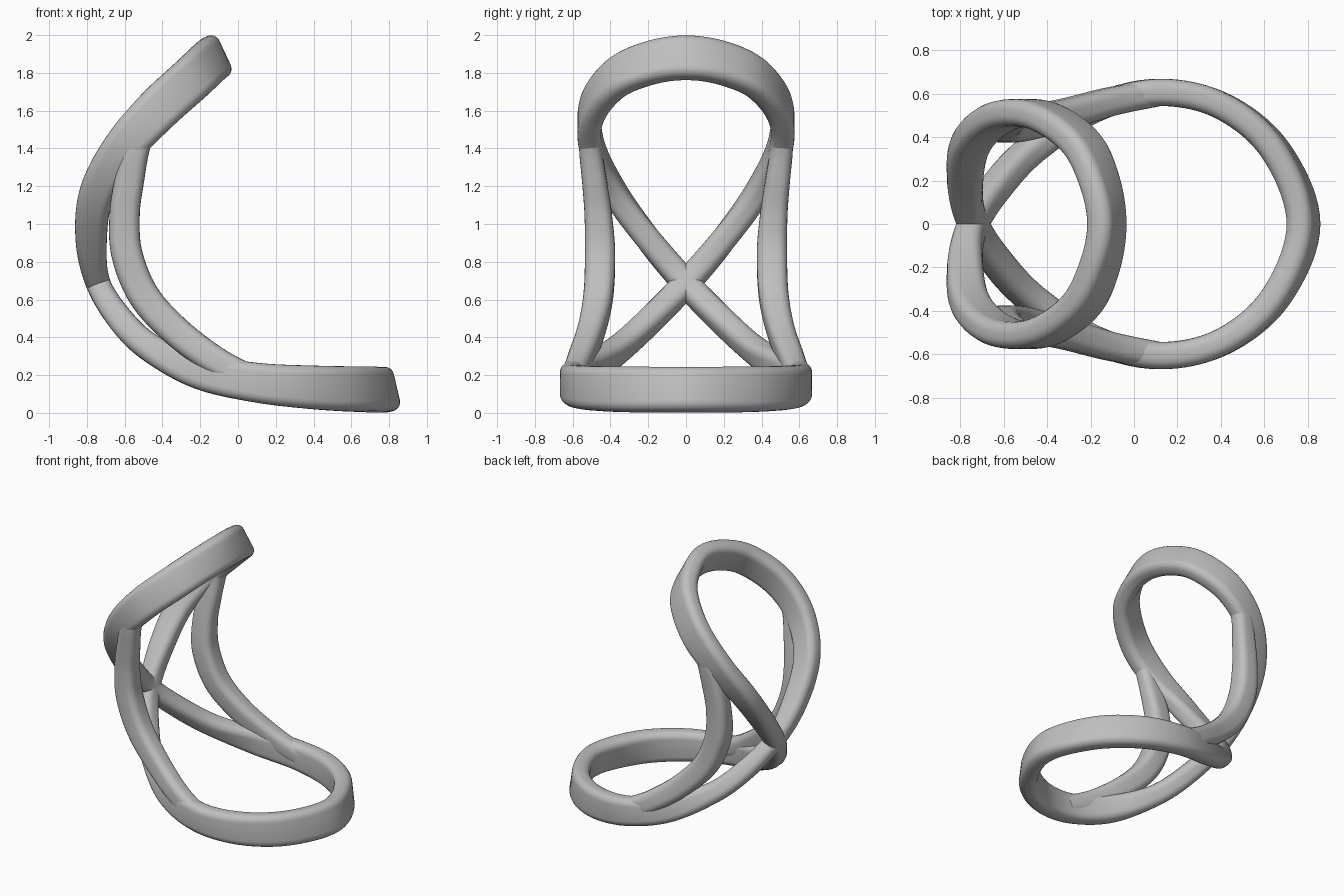
import bpy, bmesh, math
from mathutils import Vector

cube = bpy.data.objects.get("Cube")
if cube:
    bpy.data.objects.remove(cube, do_unlink=True)

grey = bpy.data.materials.new("plain_grey")
grey.use_nodes = True
grey.diffuse_color = (0.52, 0.52, 0.52, 1)
grey.node_tree.nodes["Principled BSDF"].inputs["Base Color"].default_value = (0.52, 0.52, 0.52, 1)


def spline(keys, steps, closed):
    """Smooth curve through the keys, all channels at once."""
    count, out = len(keys), []
    pick = (lambda i: keys[i % count]) if closed else (lambda i: keys[max(0, min(count - 1, i))])
    for i in range(count if closed else count - 1):
        a, b, c, d = (pick(i + k) for k in (-1, 0, 1, 2))
        for s in range(steps):
            t = s / steps
            out.append([0.5 * (2*q + (r-p)*t + (2*p - 5*q + 4*r - w)*t*t + (3*q - p - 3*r + w)*t**3)
                        for p, q, r, w in zip(a, b, c, d)])
    if not closed:
        out.append(list(keys[-1]))
    return out


def rounded_section(depth, width, radius=0.05, arc=5):
    """Rounded rectangle, depth along the first axis."""
    pts = []
    for corner, (su, sv) in enumerate(((1, 1), (-1, 1), (-1, -1), (1, -1))):
        for k in range(arc + 1):
            a = math.pi / 2 * (corner + k / arc)
            pts.append((su * (depth/2 - radius) + radius * math.cos(a),
                        sv * (width/2 - radius) + radius * math.sin(a)))
    return pts


def sweep(name, keys, closed, steps=10):
    """Sweep the section; keys are x, y, z, angle of depth axis, depth, width."""
    path = spline(keys, steps, closed)
    n = len(path)
    bm = bmesh.new()
    rings = []
    for i, (x, y, z, angle, depth, width) in enumerate(path):
        nxt = path[(i + 1) % n] if closed else path[min(i + 1, n - 1)]
        prv = path[i - 1] if closed else path[max(i - 1, 0)]
        tangent = (Vector(nxt[:3]) - Vector(prv[:3])).normalized()
        a = math.radians(angle)
        up = Vector((math.cos(a), 0, math.sin(a)))
        up = (up - tangent * up.dot(tangent)).normalized()
        side = tangent.cross(up)
        rings.append([bm.verts.new(Vector((x, y, z)) + up * u + side * v)
                      for u, v in rounded_section(depth, width)])
    for i in range(n if closed else n - 1):
        r0, r1 = rings[i], rings[(i + 1) % n]
        for j in range(len(r0)):
            k = (j + 1) % len(r0)
            bm.faces.new((r0[j], r0[k], r1[k], r1[j]))
    if not closed:
        bm.faces.new(rings[0])
        bm.faces.new(rings[-1])
    bmesh.ops.recalc_face_normals(bm, faces=bm.faces)
    mesh = bpy.data.meshes.new(name)
    bm.to_mesh(mesh)
    bm.free()
    mesh.materials.append(grey)
    obj = bpy.data.objects.new(name, mesh)
    bpy.context.collection.objects.link(obj)
    bpy.ops.object.select_all(action='DESELECT')
    obj.select_set(True)
    bpy.context.view_layer.objects.active = obj
    bpy.ops.object.shade_smooth_by_angle(angle=math.radians(40))
    return obj


def mirrored(keys):
    return [(k[0], -k[1]) + tuple(k[2:]) for k in keys]


# Figure-eight band: crossing point, half of each loop, and the loop tips
crossing = (-0.74, 0, 0.685, 20, 0.13, 0.14)
upper = [(-0.777, 0.2, 0.92, 0, 0.165, 0.135),
         (-0.745, 0.38, 1.17, -20, 0.185, 0.13),
         (-0.61, 0.495, 1.40, -35, 0.215, 0.125),
         (-0.43, 0.50, 1.60, -50, 0.235, 0.125),
         (-0.25, 0.38, 1.765, -54, 0.24, 0.125),
         (-0.16, 0.2, 1.85, -60, 0.24, 0.125)]
upper_tip = (-0.125, 0, 1.88, -65, 0.24, 0.125)
lower = [(-0.61, 0.2, 0.48, 38, 0.14, 0.135),
         (-0.45, 0.36, 0.335, 48, 0.15, 0.13),
         (-0.2, 0.525, 0.22, 75, 0.19, 0.125),
         (0.1, 0.605, 0.16, 85, 0.21, 0.125),
         (0.4, 0.545, 0.135, 92, 0.23, 0.125),
         (0.65, 0.34, 0.125, 98, 0.24, 0.125)]
lower_tip = (0.78, 0, 0.123, 103, 0.24, 0.125)
loop = ([crossing] + upper + [upper_tip] + mirrored(upper[::-1])
        + [crossing] + lower + [lower_tip] + mirrored(lower[::-1]))
sweep("figure_eight_band", loop, True)

# Side struts joining the lower loop to the upper loop
strut = [(0.1, 0.60, 0.17, 75, 0.14, 0.12),
         (-0.1, 0.565, 0.265, 62, 0.15, 0.13),
         (-0.32, 0.505, 0.425, 52, 0.16, 0.14),
         (-0.495, 0.465, 0.615, 35, 0.165, 0.155),
         (-0.588, 0.455, 0.84, 12, 0.165, 0.16),
         (-0.60, 0.465, 1.05, -2, 0.16, 0.145),
         (-0.575, 0.485, 1.23, -15, 0.155, 0.13),
         (-0.54, 0.505, 1.39, -20, 0.14, 0.12),
         (-0.49, 0.508, 1.52, -30, 0.12, 0.115)]
sweep("left_strut", strut, False)
sweep("right_strut", mirrored(strut), False)
